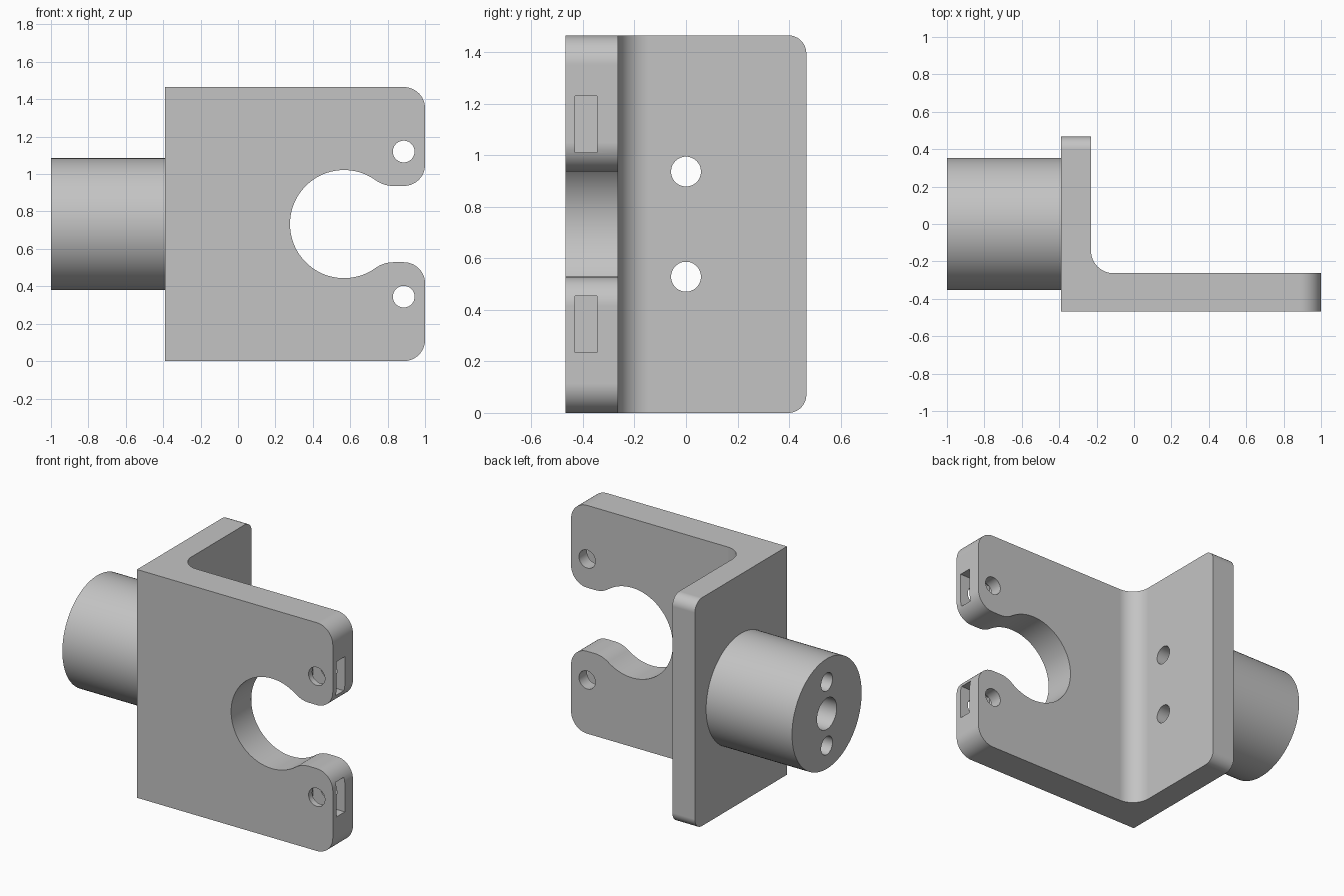
import bpy
import bmesh
from math import sin, cos, atan2, hypot, radians, pi
from mathutils import Matrix, Vector

if "Cube" in bpy.data.objects:
    bpy.data.objects.remove(bpy.data.objects["Cube"], do_unlink=True)

H = 1.465            # bracket height
MID = H / 2
LEFT, FRONT, BACK = -0.39, -0.467, 0.467
SIDE_IN, PLATE_IN = -0.23, -0.263   # inner faces of the two plates

grey = bpy.data.materials.new("bracket_grey")
grey.use_nodes = True
grey.diffuse_color = (0.55, 0.55, 0.55, 1)
grey.node_tree.nodes["Principled BSDF"].inputs["Base Color"].default_value = (0.55, 0.55, 0.55, 1)


def make(name, bm):
    bmesh.ops.recalc_face_normals(bm, faces=bm.faces)
    mesh = bpy.data.meshes.new(name)
    bm.to_mesh(mesh)
    bm.free()
    mesh.materials.append(grey)
    obj = bpy.data.objects.new(name, mesh)
    bpy.context.collection.objects.link(obj)
    return obj


def prism(points, offset):
    """Extrude a closed outline along an offset vector."""
    bm = bmesh.new()
    face = bm.faces.new([bm.verts.new(p) for p in points])
    new = bmesh.ops.extrude_face_region(bm, geom=[face], use_keep_orig=True)["geom"]
    bmesh.ops.translate(bm, verts=[g for g in new if isinstance(g, bmesh.types.BMVert)], vec=offset)
    return bm


def rod(name, axis, a, b, u, v, radius, segments=48):
    """Cylinder along X (u, v = y, z) or Y (u, v = x, z)."""
    bm = bmesh.new()
    mid = (a + b) / 2
    place = Vector((mid, u, v)) if axis == "X" else Vector((u, mid, v))
    turn = Matrix.Rotation(pi / 2, 4, "Y" if axis == "X" else "X")
    bmesh.ops.create_cone(bm, cap_ends=True, segments=segments, radius1=radius, radius2=radius,
                          depth=b - a, matrix=Matrix.Translation(place) @ turn)
    return make(name, bm)


def arc(cx, cz, r, start, end, steps):
    return [(cx + r * cos(start + (end - start) * i / steps),
             cz + r * sin(start + (end - start) * i / steps)) for i in range(steps + 1)]


def combine(body, tool, operation):
    mod = body.modifiers.new(tool.name, "BOOLEAN")
    mod.operation, mod.solver, mod.object = operation, "EXACT", tool
    bpy.context.view_layer.objects.active = body
    bpy.ops.object.modifier_apply(modifier=mod.name)
    bpy.data.objects.remove(tool, do_unlink=True)


# L-shaped bracket with rounded plate corners and an inner fillet
section = [(LEFT, FRONT), (1, FRONT), (1, PLATE_IN), (SIDE_IN, PLATE_IN), (SIDE_IN, BACK), (LEFT, BACK)]
bm = prism([(x, y, 0) for x, y in section], (0, 0, H))


def round_edges(test, radius):
    edges = [e for e in bm.edges if all(test(v.co) for v in e.verts)]
    bmesh.ops.bevel(bm, geom=edges, offset=radius, segments=12, profile=0.5, affect="EDGES")


def round_ends(test, radius):
    for level in (0, H):
        round_edges(lambda c: test(c) and abs(c.z - level) < 1e-4, radius)


round_edges(lambda c: abs(c.x - SIDE_IN) < 1e-4 and abs(c.y - PLATE_IN) < 1e-4, 0.12)
round_ends(lambda c: c.x > 0.999, 0.113)
round_ends(lambda c: c.y > BACK - 1e-4, 0.07)
bracket = make("bracket", bm)

# Cylindrical boss on the side plate
combine(bracket, rod("boss", "X", -1, -0.3, 0, MID, 0.353, 96), "UNION")

# Open round mouth flowing into rounded jaw tips
mouth_x, mouth_r, gap, lobe_x, tip_r = 0.567, 0.289, 0.204, 0.83, 0.113
dx = lobe_x - mouth_x
lobe_r = (dx * dx + gap * gap - mouth_r ** 2) / (2 * (mouth_r - gap))
lean = atan2(gap + lobe_r, dx)
upper = arc(mouth_x, 0, mouth_r, pi, lean, 36)
upper += arc(lobe_x, gap + lobe_r, lobe_r, lean + pi, 1.5 * pi, 10)[1:]
upper += arc(1 - tip_r, gap + tip_r, tip_r, 1.5 * pi, 2 * pi, 12)
upper.append((1.2, gap + tip_r))
outline = upper + [(x, -z) for x, z in reversed(upper[1:])]
mouth = make("mouth_cutter", prism([(x, -0.6, MID + z) for x, z in outline], (0, 0.45, 0)))
combine(bracket, mouth, "DIFFERENCE")

# Clamp screw holes, nut slots and boss holes, above and below the middle
for side in (-1, 1):
    z = MID + side * 0.388
    combine(bracket, rod("screw_hole_cutter", "Y", -0.6, -0.1, 0.886, z, 0.058), "DIFFERENCE")
    slot = [(0.775, -0.43, z - 0.11), (1.1, -0.43, z - 0.11), (1.1, -0.345, z - 0.11), (0.775, -0.345, z - 0.11)]
    combine(bracket, make("nut_slot_cutter", prism(slot, (0, 0, 0.22))), "DIFFERENCE")
    combine(bracket, rod("boss_hole_cutter", "X", -1.1, 0, 0, MID + side * 0.204, 0.058), "DIFFERENCE")

# Blind centre hole in the boss
combine(bracket, rod("centre_hole_cutter", "X", -1.1, LEFT, 0, MID, 0.1), "DIFFERENCE")

# Smooth curves, crisp edges, flat plates
bpy.ops.object.select_all(action="DESELECT")
bracket.select_set(True)
bpy.context.view_layer.objects.active = bracket
bpy.ops.object.shade_smooth_by_angle(angle=radians(30))
weighted = bracket.modifiers.new("flat_plates", "WEIGHTED_NORMAL")
weighted.keep_sharp = True
